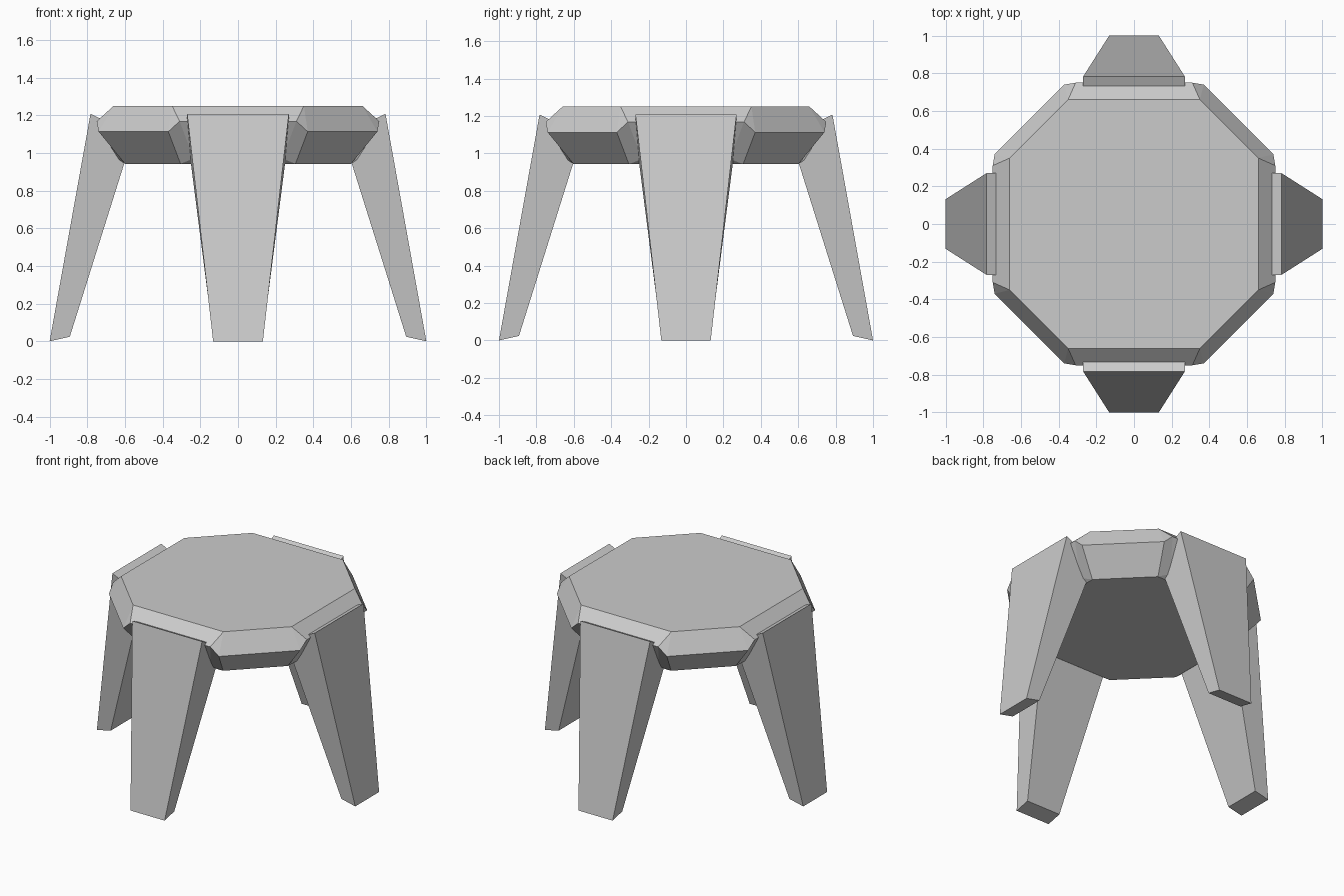
import bpy, bmesh, math
from mathutils import Matrix, Vector

if "Cube" in bpy.data.objects:
    bpy.data.objects.remove(bpy.data.objects["Cube"])


def finish(bm, name):
    bmesh.ops.recalc_face_normals(bm, faces=bm.faces)
    mesh = bpy.data.meshes.new(name)
    bm.to_mesh(mesh)
    bm.free()
    obj = bpy.data.objects.new(name, mesh)
    bpy.context.collection.objects.link(obj)
    return obj


# Seat: faceted octagonal slab, notched under each leg side
# one side profile: top, leg-side rim, corner rim, underside, notch floor
PROFILE = {"T": (.35, -.66, 1.25), "M": (.31, -.75, 1.168), "D": (.37, -.74, 1.113),
           "B": (.305, -.6, .942), "R": (.235, -.64, .97)}
bm = bmesh.new()
sides = []
for k in range(4):
    rot = Matrix.Rotation(k * math.pi / 2, 3, 'Z')
    side = {}
    for key, (x, y, z) in PROFILE.items():
        side[key] = [bm.verts.new(rot @ Vector((s * x, y, z))) for s in (-1, 1)]
    sides.append(side)

for k, a in enumerate(sides):
    b = sides[(k + 1) % 4]
    # leg side strips
    for p, q in ("TM", "MR", "RB"):
        bm.faces.new((a[p][0], a[q][0], a[q][1], a[p][1]))
    # notch cheeks and rim triangles
    for i in (0, 1):
        bm.faces.new([a[c][i] for c in "MRBD"])
        bm.faces.new([a[c][i] for c in "MDT"])
    # diagonal side strips
    for p, q in ("TD", "DB"):
        bm.faces.new((a[p][1], a[q][1], b[q][0], b[p][0]))
for key in "TB":
    bm.faces.new([v for s in sides for v in s[key]])
finish(bm, "seat")

# Legs: tapered, splayed beams
LEG = [(.27, -.783, 1.207), (.27, -.555, 1.1), (.132, -.893, .024), (.132, -1.0, 0)]
for k, name in enumerate(("front_leg", "right_leg", "back_leg", "left_leg")):
    bm = bmesh.new()
    rot = Matrix.Rotation(k * math.pi / 2, 3, 'Z')
    left, right = [[bm.verts.new(rot @ Vector((s * x, y, z))) for x, y, z in LEG]
                   for s in (-1, 1)]
    bm.faces.new(left)
    bm.faces.new(right)
    for i in range(4):
        j = (i + 1) % 4
        bm.faces.new((left[i], left[j], right[j], right[i]))
    finish(bm, name)
